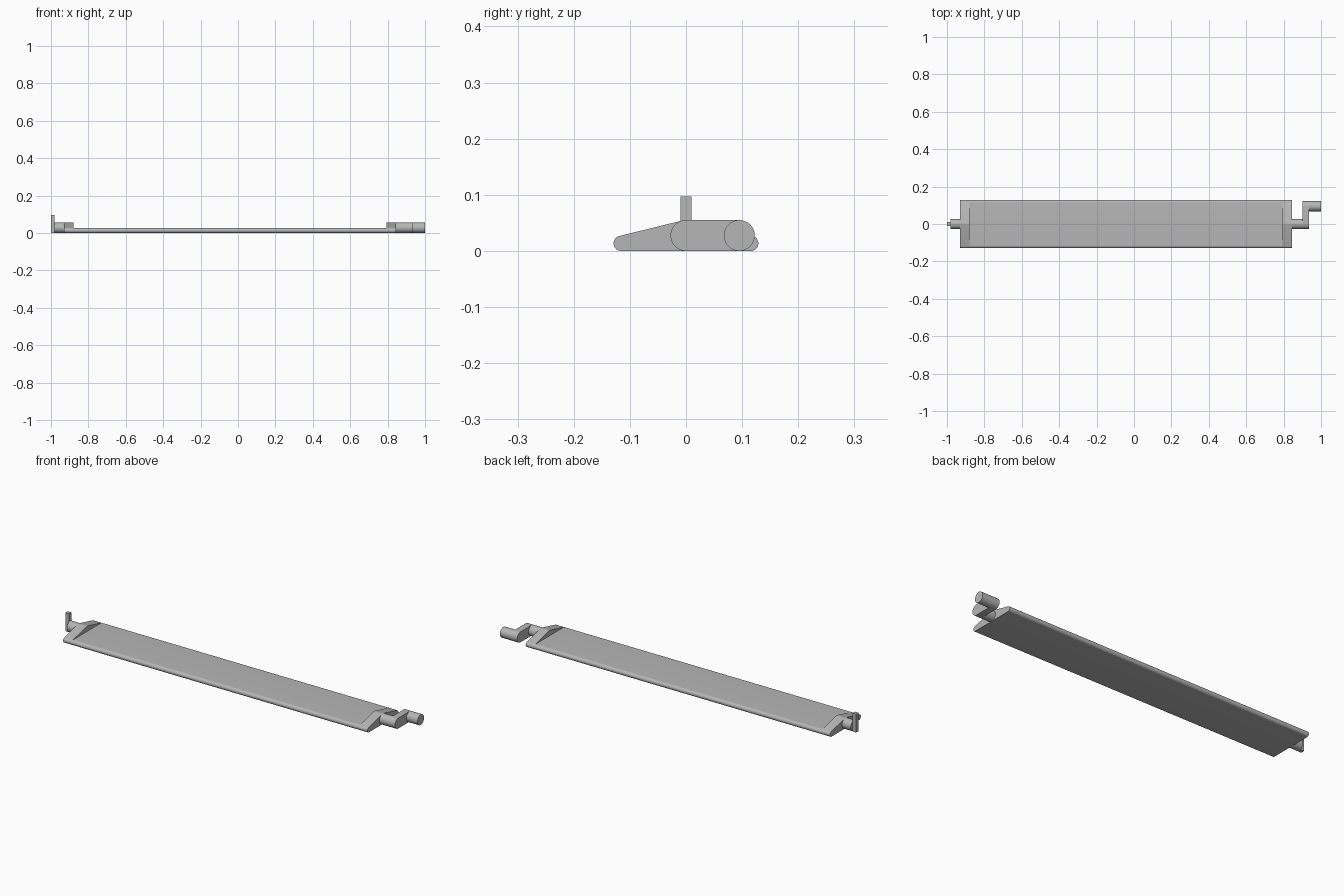
import bpy, bmesh, math
from mathutils import Vector
from mathutils.geometry import convex_hull_2d

cube = bpy.data.objects.get("Cube")
if cube:
    bpy.data.objects.remove(cube, do_unlink=True)

grey = bpy.data.materials.new("light_grey")
grey.use_nodes = True
colour = (0.47, 0.47, 0.47, 1)
grey.diffuse_color = colour
grey.node_tree.nodes["Principled BSDF"].inputs["Base Color"].default_value = colour

EDGE = 0.0135    # rounded edge radius of the flap
SHAFT = 0.0275   # shaft radius
EDGE_Y = 0.1155  # centre of each rounded edge
PIN_Y = 0.095    # crank offset


def circle(y, r, n=48):
    """Points of a circle resting on the ground, in the YZ plane."""
    return [Vector((y + r * math.cos(2 * math.pi * i / n),
                    r + r * math.sin(2 * math.pi * i / n))) for i in range(n)]


def prism(name, x0, x1, points, smooth=True):
    """Extrude the outline wrapped around the points along X."""
    outline = [points[i] for i in convex_hull_2d(points)]
    bm = bmesh.new()
    face = bm.faces.new([bm.verts.new((x0, p.x, p.y)) for p in outline])
    out = bmesh.ops.extrude_face_region(bm, geom=[face])
    moved = [v for v in out["geom"] if isinstance(v, bmesh.types.BMVert)]
    bmesh.ops.translate(bm, verts=moved, vec=(x1 - x0, 0, 0))
    bmesh.ops.recalc_face_normals(bm, faces=bm.faces)
    mesh = bpy.data.meshes.new(name)
    bm.to_mesh(mesh)
    bm.free()
    mesh.materials.append(grey)
    obj = bpy.data.objects.new(name, mesh)
    bpy.context.collection.objects.link(obj)
    if smooth:
        bpy.ops.object.select_all(action="DESELECT")
        obj.select_set(True)
        bpy.context.view_layer.objects.active = obj
        bpy.ops.object.shade_smooth_by_angle(angle=math.radians(20))
    return obj


# Thin flap with rounded long edges, and a thicker hub at each end
edges = circle(-EDGE_Y, EDGE) + circle(EDGE_Y, EDGE)
prism("flap", -0.88, 0.795, edges)
for name, x0, x1 in (("right_hub", -0.93, -0.88), ("left_hub", 0.795, 0.845)):
    prism(name, x0, x1, edges + circle(0, SHAFT))

# Right shaft stub with an upright lever tab
prism("right_shaft", -0.98, -0.93, circle(0, SHAFT))
tab = [Vector((y, z)) for y in (-0.01, 0.01) for z in (0, 0.097)]
prism("lever_tab", -1.0, -0.98, tab, smooth=False)

# Left shaft stub, crank arm and crank pin
prism("left_shaft", 0.845, 0.9, circle(0, SHAFT))
prism("crank_arm", 0.9, 0.935, circle(0, SHAFT) + circle(PIN_Y, SHAFT))
prism("crank_pin", 0.935, 1.0, circle(PIN_Y, SHAFT))
